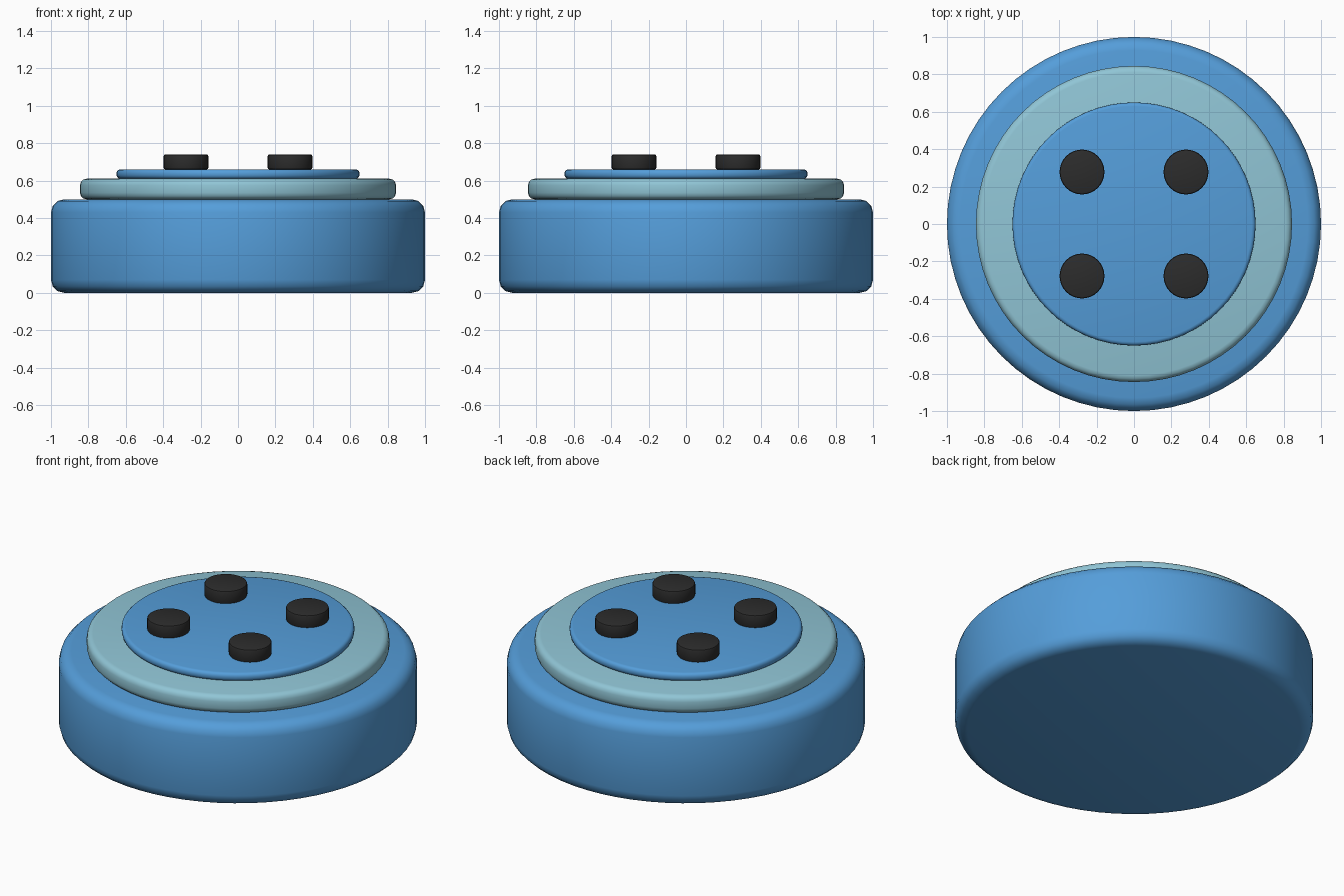
import bpy
import math

if "Cube" in bpy.data.objects:
    bpy.data.objects.remove(bpy.data.objects["Cube"])


def material(name, color):
    m = bpy.data.materials.new(name)
    m.diffuse_color = (*color, 1.0)
    m.use_nodes = True
    m.node_tree.nodes["Principled BSDF"].inputs["Base Color"].default_value = m.diffuse_color
    return m


blue = material("blue", (0.09, 0.34, 0.70))
pale = material("pale_blue", (0.28, 0.56, 0.67))
black = material("black", (0.025, 0.025, 0.025))


def disc(name, radius, z0, z1, bevel, segments, mat, x=0.0, y=0.0, sides=64):
    """Upright cylinder with rounded rims."""
    bpy.ops.mesh.primitive_cylinder_add(
        vertices=sides, radius=radius, depth=z1 - z0, location=(x, y, (z0 + z1) / 2))
    ob = bpy.context.object
    ob.name = name
    ob.data.materials.append(mat)
    mod = ob.modifiers.new("rounded_rims", 'BEVEL')
    mod.width = bevel
    mod.segments = segments
    mod.limit_method = 'ANGLE'
    mod.angle_limit = math.radians(40)
    bpy.ops.object.modifier_apply(modifier=mod.name)
    bpy.ops.object.shade_smooth_by_angle(angle=math.radians(40))
    return ob


# Stacked body
disc("base", 1.0, 0.0, 0.5, 0.07, 3, blue)
disc("middle_ring", 0.845, 0.5, 0.61, 0.035, 3, pale)
disc("top_plate", 0.65, 0.61, 0.66, 0.02, 3, blue)

# Four round studs on the top plate
for y, row in ((-0.278, "front"), (0.278, "back")):
    for x, side in ((-0.278, "left"), (0.278, "right")):
        disc(f"stud_{row}_{side}", 0.12, 0.66, 0.74, 0.01, 2, black, x, y, 32)
